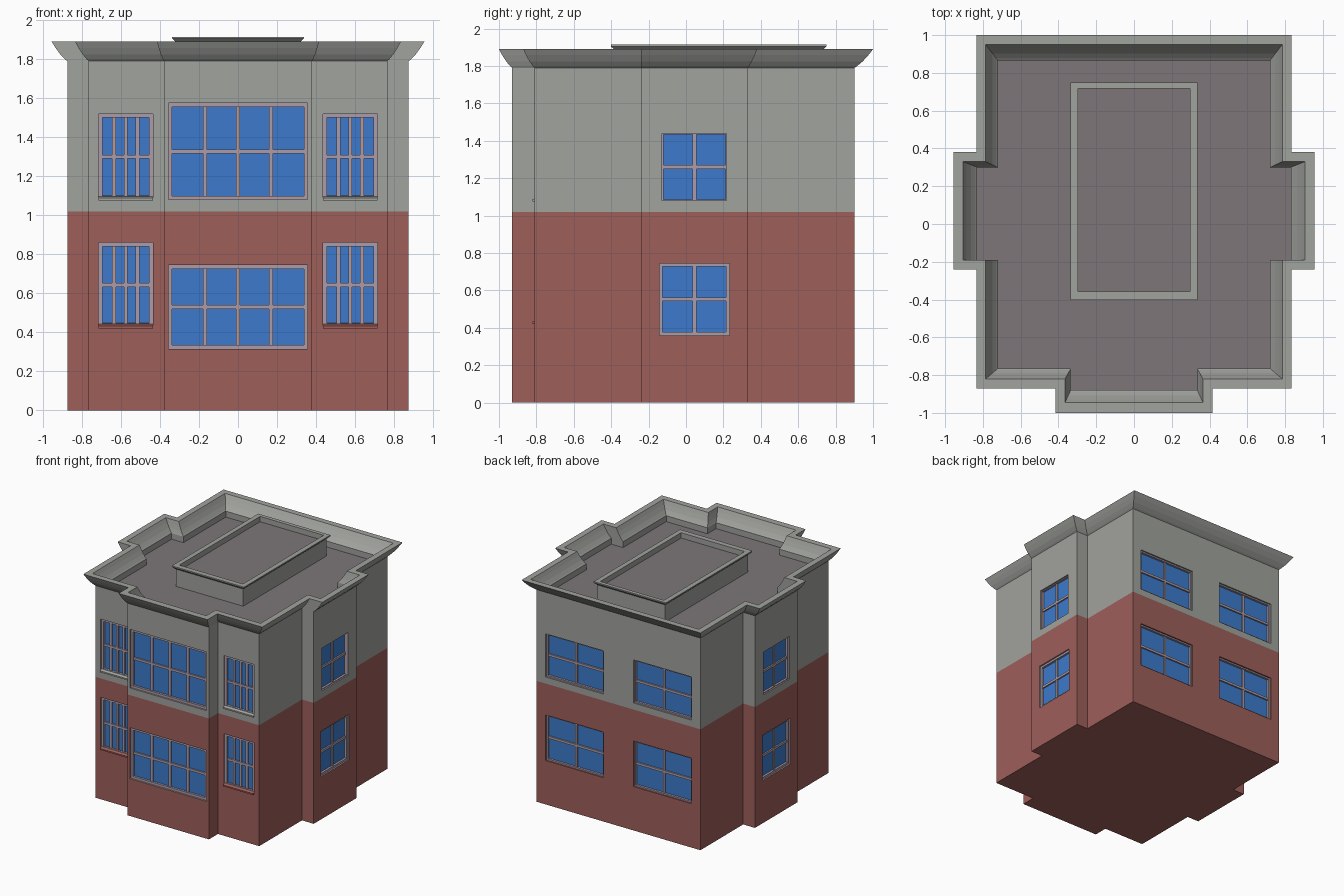
import bpy, bmesh
from math import radians
from mathutils import Matrix, Vector

cube = bpy.data.objects.get("Cube")
if cube:
    bpy.data.objects.remove(cube, do_unlink=True)


def material(name, rgb):
    m = bpy.data.materials.new(name)
    m.use_nodes = True
    m.diffuse_color = (*rgb, 1)
    m.node_tree.nodes["Principled BSDF"].inputs["Base Color"].default_value = (*rgb, 1)
    return m


BRICK, STONE, FRAME, GLASS, ROOF = range(5)
MATS = [material("brick red", (.337, .114, .102)),
        material("stone grey", (.356, .366, .342)),
        material("mauve frame", (.413, .332, .392)),
        material("blue glass", (.045, .195, .604)),
        material("roof grey", (.205, .181, .188))]
SPLIT, ROOF_Z, TOP = 1.02, 1.74, 1.89


def finish(bm, name):
    bmesh.ops.recalc_face_normals(bm, faces=bm.faces)
    me = bpy.data.meshes.new(name)
    bm.to_mesh(me)
    bm.free()
    for m in MATS:
        me.materials.append(m)
    ob = bpy.data.objects.new(name, me)
    bpy.context.collection.objects.link(ob)
    return ob


def outline(hw, front, back, bay_hw, bay_y, side_x, y0, y1):
    """Plan with a front bay and two side bays."""
    half = [(bay_hw, bay_y), (bay_hw, front), (hw, front), (hw, y0),
            (side_x, y0), (side_x, y1), (hw, y1), (hw, back)]
    return half + [(-x, y) for x, y in reversed(half)]


def blend(a, b, t):
    return [tuple(Vector(p).lerp(Vector(q), t)) for p, q in zip(a, b)]


def loft(name, rings, mats, bottom=None, top=None, closed=False):
    """Skin a list of (plan, height) rings, one colour per band."""
    bm = bmesh.new()
    loops = [[bm.verts.new((x, y, z)) for x, y in plan] for plan, z in rings]
    pairs = list(zip(loops, loops[1:]))
    if closed:
        pairs.append((loops[-1], loops[0]))
    for (a, b), mat in zip(pairs, mats):
        n = len(a)
        for i in range(n):
            j = (i + 1) % n
            bm.faces.new((a[i], a[j], b[j], b[i])).material_index = mat
    if bottom is not None:
        bm.faces.new(loops[0]).material_index = bottom
    if top is not None:
        bm.faces.new(loops[-1]).material_index = top
    return finish(bm, name)


def box(bm, mat, matrix, u, v, z):
    """Box in wall space: u along the wall, v inward, z up."""
    verts = [bm.verts.new(matrix @ Vector((a, b, c))) for a in u for b in v for c in z]
    for f in ((0, 1, 3, 2), (4, 6, 7, 5), (0, 4, 5, 1), (2, 3, 7, 6), (0, 2, 6, 4), (1, 5, 7, 3)):
        bm.faces.new([verts[i] for i in f]).material_index = mat
    return verts


# Walls
wall_plan = outline(.765, -.81, .90, .38, -.93, .875, -.24, .33)
walls = loft("walls", [(wall_plan, 0), (wall_plan, SPLIT), (wall_plan, ROOF_Z)],
             [BRICK, STONE], bottom=BRICK, top=ROOF)

# Flared cornice with sloping inner parapet
outer = outline(.835, -.87, 1.0, .415, -1.0, .955, -.24, .38)
lip = outline(.785, -.82, .95, .365, -.945, .905, -.19, .33)
inner = outline(.72, -.765, .865, .335, -.88, .83, -.19, .30)
curve = [(0, 1.79), (.15, 1.80), (.45, 1.825), (.75, 1.858), (1, TOP)]
rings = [(wall_plan, ROOF_Z)]
rings += [(blend(wall_plan, outer, t), z) for t, z in curve]
rings += [(blend(inner, lip, t), z) for t, z in reversed(curve)]
rings += [(inner, ROOF_Z - .01)]
loft("cornice", rings, [STONE] * len(rings), closed=True)


# Raised roof box with a rim and sunken top
def rect(hw, y0, y1):
    return [(-hw, y0), (hw, y0), (hw, y1), (-hw, y1)]


body, rim, well = rect(.315, -.38, .73), rect(.337, -.402, .75), rect(.297, -.358, .718)
loft("roof_box", [(body, ROOF_Z - .01), (body, 1.885), (rim, 1.905), (rim, 1.915),
                  (well, 1.915), (well, 1.87)], [STONE] * 5, top=ROOF)

# Windows: each one cuts a recess and fills it with frame, bars and glass
cut = bmesh.new()
DEPTH = .04


def window(name, origin, angle, u, z, cols, frame=.02, bar=.02, reveal=None, sill=False):
    m = Matrix.Translation((*origin, 0)) @ Matrix.Rotation(radians(angle), 4, "Z")
    wall = BRICK if z[1] < SPLIT else STONE
    (u0, u1), (z0, z1) = u, z
    box(cut, wall if reveal is None else reveal, m, u, (-.05, DEPTH), z)
    bm = bmesh.new()
    v = (.012, DEPTH)
    for a in ((u0, u0 + frame), (u1 - frame, u1)):
        box(bm, FRAME, m, a, v, z)
    for c in ((z0, z0 + frame), (z1 - frame, z1)):
        box(bm, FRAME, m, (u0 + frame, u1 - frame), v, c)
    inside = (u0 + frame, u1 - frame)
    box(bm, GLASS, m, inside, (.03, .036), (z0 + frame, z1 - frame))
    # Glazing bars
    for i in range(1, cols):
        c = inside[0] + (inside[1] - inside[0]) * i / cols
        box(bm, FRAME, m, (c - bar / 2, c + bar / 2), (.02, .032), (z0 + frame, z1 - frame))
    mid = (z0 + z1) / 2
    box(bm, FRAME, m, inside, (.018, .032), (mid - bar / 2, mid + bar / 2))
    finish(bm, name)
    # Sloping sill
    if sill:
        bm = bmesh.new()
        verts = box(bm, wall, m, u, (-.01, .025), (z0 - .004, z0 + .022))
        for k in (1, 5):
            verts[k].co.z -= .014
        finish(bm, name + "_sill")


for floor, z in (("lower", (.315, .745)), ("upper", (1.08, 1.575))):
    window(floor + "_bay_window", (0, -.93), 0, (-.357, .357), z, 4, reveal=FRAME)

for side, s in (("left", 1), ("right", -1)):
    for floor, z in (("lower", (.425, .86)), ("upper", (1.08, 1.52))):
        window(f"{floor}_{side}_front_window", (s * .575, -.81), 0, (-.14, .14), z, 4,
               reveal=FRAME, sill=True)
    for floor, z, hw, frame in (("lower", (.36, .745), .187, .017), ("upper", (1.08, 1.44), .172, .006)):
        window(f"{floor}_{side}_side_window", (s * .875, .045), s * 90, (-hw, hw), z, 2,
               frame=frame, reveal=FRAME)
    for floor, z in (("lower", (.37, .755)), ("upper", (1.075, 1.44))):
        window(f"{floor}_{side}_back_window", (s * .41, .90), 180, (-.27, .27), z, 2, frame=.012)

# Cut the window recesses into the walls
cutter = finish(cut, "window_cutter")
cutter.hide_render = True
mod = walls.modifiers.new("window_recesses", "BOOLEAN")
mod.operation, mod.solver, mod.object = "DIFFERENCE", "EXACT", cutter
bpy.context.view_layer.update()
result = bpy.data.meshes.new_from_object(
    walls.evaluated_get(bpy.context.evaluated_depsgraph_get()))
walls.modifiers.clear()
walls.data = result
bpy.data.objects.remove(cutter, do_unlink=True)
